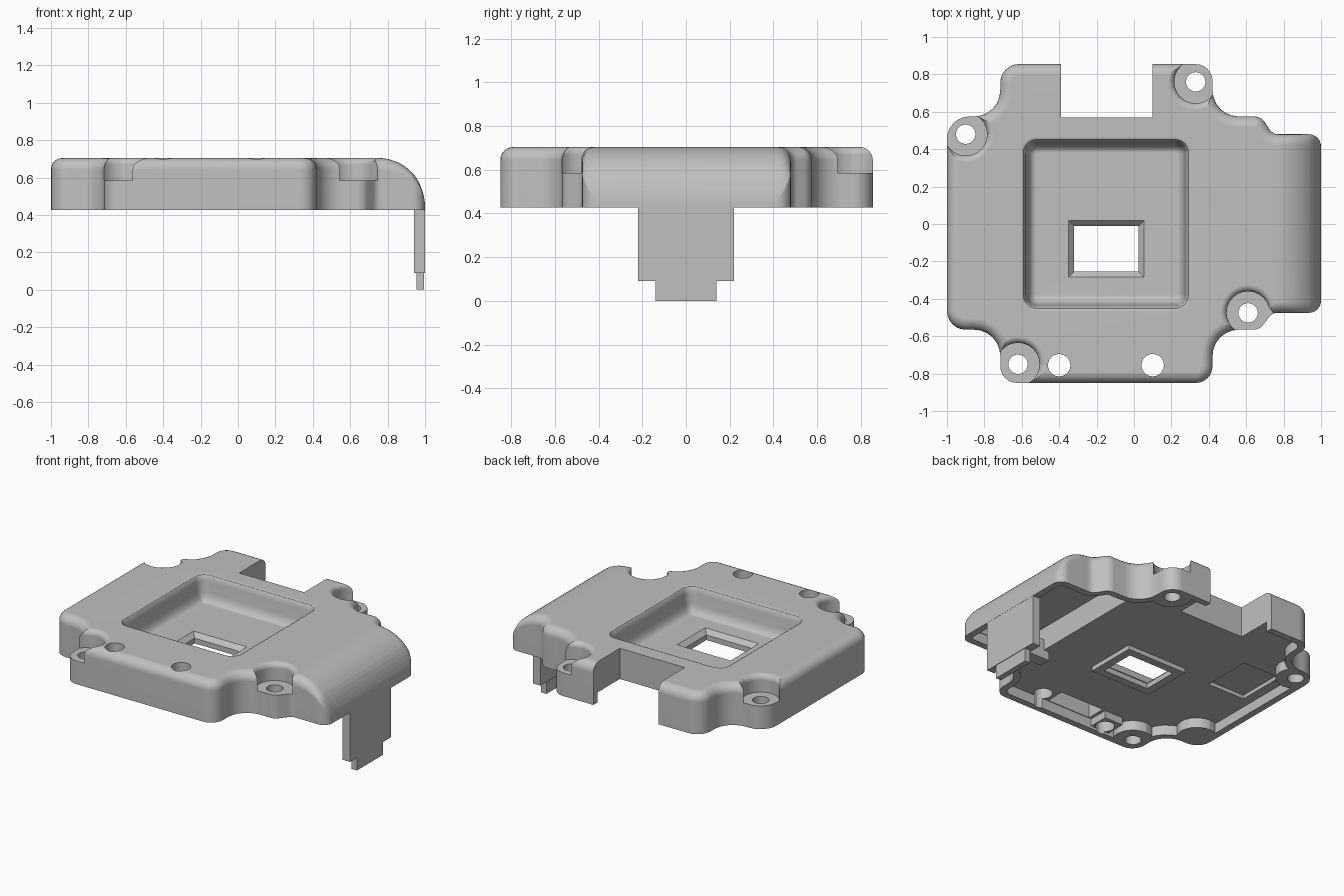
import bpy, bmesh, math
from mathutils import Vector

if "Cube" in bpy.data.objects:
    bpy.data.objects.remove(bpy.data.objects["Cube"])

grey = bpy.data.materials.new("plain grey")
grey.use_nodes = True
grey.diffuse_color = (0.53, 0.53, 0.53, 1)
grey.node_tree.nodes["Principled BSDF"].inputs["Base Color"].default_value = (0.53, 0.53, 0.53, 1)

RIM, TOP, CEILING, FLOOR, SEAT = 0.427, 0.704, 0.495, 0.53, 0.585
BIG = 0.25  # radius of the +x end


def rounded(corners, inset, steps=6):
    """Counter-clockwise outline with rounded corners, moved inward by inset."""
    points = []
    for i, (x, y, r) in enumerate(corners):
        here = Vector((x, y))
        a = (here - Vector(corners[i - 1][:2])).normalized()
        b = (Vector(corners[(i + 1) % len(corners)][:2]) - here).normalized()
        na, nb = Vector((-a.y, a.x)), Vector((-b.y, b.x))
        here = here + (na + nb) * inset / (1 + na.dot(nb))
        if r == 0:
            points.append(here)
            continue
        turn = math.atan2(a.x * b.y - a.y * b.x, a.dot(b))
        side = 1 if turn > 0 else -1
        radius = max(r - side * inset, 0.004)
        start = here - a * radius * math.tan(abs(turn) / 2)
        centre = start + na * side * radius
        for k in range(steps + 1):
            ang = turn * k / steps
            v = start - centre
            c, s = math.cos(ang), math.sin(ang)
            points.append(centre + Vector((v.x * c - v.y * s, v.x * s + v.y * c)))
    return points


def make(name, bm):
    bmesh.ops.recalc_face_normals(bm, faces=bm.faces)
    mesh = bpy.data.meshes.new(name)
    bm.to_mesh(mesh)
    bm.free()
    mesh.materials.append(grey)
    obj = bpy.data.objects.new(name, mesh)
    bpy.context.collection.objects.link(obj)
    return obj


def loft_mesh(corners, layers):
    """Stack the outline at each (inset, height) and skin it."""
    bm = bmesh.new()
    rings = [[bm.verts.new((p.x, p.y, z)) for p in rounded(corners, d)] for d, z in layers]
    n = len(rings[0])
    bm.faces.new(rings[0])
    bm.faces.new(rings[-1])
    for low, high in zip(rings, rings[1:]):
        for i in range(n):
            j = (i + 1) % n
            bm.faces.new((low[i], low[j], high[j], high[i]))
    return bm


def loft(name, corners, layers):
    return make(name, loft_mesh(corners, layers))


def curved_loft(name, corners, layers):
    """Loft whose +x end is drawn down along a large quarter-round."""
    bm = loft_mesh(corners, layers)
    for k in range(12):
        cut_x = 1 - BIG + BIG * math.sin(math.radians(7 * k))
        bmesh.ops.bisect_plane(bm, geom=bm.verts[:] + bm.edges[:] + bm.faces[:],
                               plane_co=(cut_x, 0, 0), plane_no=(1, 0, 0), dist=1e-5)
    for v in bm.verts:
        over = v.co.x - (1 - BIG)
        if over > 0:
            height = TOP - RIM - BIG + math.sqrt(max(BIG ** 2 - over ** 2, 0))
            v.co.z = RIM + (v.co.z - RIM) * height / (TOP - RIM)
    return make(name, bm)


def rolled_edge(radius, direction):
    """Quarter-round layers that end at the top surface."""
    angles = [math.radians(15 * k) for k in range(7)]
    return [(direction * radius * (1 - math.cos(t)), TOP - radius * (1 - math.sin(t)))
            for t in angles]


def rect(x0, x1, y0, y1, r=0):
    return [(x0, y0, r), (x1, y0, r), (x1, y1, r), (x0, y1, r)]


def circle(x, y, r):
    return rect(x - r, x + r, y - r, y + r, r * 0.999)


def box(name, x0, x1, y0, y1, z0, z1):
    return loft(name, rect(x0, x1, y0, y1), [(0, z0), (0, z1)])


def disc(name, x, y, r, z0, z1):
    return loft(name, circle(x, y, r), [(0, z0), (0, z1)])


def combine(target, tool, operation="DIFFERENCE"):
    mod = target.modifiers.new("shape", "BOOLEAN")
    mod.operation, mod.solver, mod.object = operation, "EXACT", tool
    bpy.context.view_layer.objects.active = target
    bpy.ops.object.modifier_apply(modifier=mod.name)
    bpy.data.objects.remove(tool)


# Housing: lobed outline with a rolled top edge
outline = [(-.715, .855, .1), (-.715, .575, .14), (-1, .575, .12), (-1, -.565, .1),
           (-.715, -.565, .14), (-.715, -.85, .09), (.42, -.85, .09), (.42, -.565, .14),
           (.67, -.565, .065), (.74, -.475, .05), (1, -.475, .065), (1, .48, .065),
           (.74, .48, .06), (.68, .575, .07), (.42, .575, .14), (.42, .855, .09)]
housing = curved_loft("housing", outline, [(0, RIM)] + rolled_edge(.06, 1))

# Hollow underside: shallow everywhere, deep under the curved end, solid lobes kept
screws = [(-.9, .48), (.33, .76), (-.62, -.75), (.61, -.475)]
shallow = loft("cavity", outline, [(.045, .3), (.045, CEILING)])
deep = curved_loft("end_cavity", outline, [(.05, .3), (.05, TOP - .05)])
combine(deep, box("keep_back", -1.2, .44, -1, 1, .1, .9))
for cavity in (shallow, deep):
    for x, y in screws + [(-.9, -.47)]:
        combine(cavity, disc("lobe", x, y, .125, .2, .8))
    combine(housing, cavity)
combine(housing, box("relief", -.89, -.61, -.01, .33, .4, .52))
combine(housing, box("front_slot", -.31, .02, -.80, -.67, .4, .63))

# Rear notch
combine(housing, box("notch", -.39, .1, .57, 1, .2, .9))

# Sunken tray with soft lip and floor fillet
tray = [(.078, FLOOR), (.062, .534), (.048, .545), (.037, .565), (.03, .59), (.022, .66),
        (.017, .682), (.008, .697), (-.006, TOP), (-.006, .8)]
combine(housing, loft("tray", rect(-.6, .3, -.46, .46, .08), tray))

# Bevelled window with a raised frame underneath
window = rect(-.32, .025, -.255, -.01)
combine(housing, loft("window_frame", window, [(-.055, .465), (-.055, .51)]), "UNION")
combine(housing, loft("window", window, [(0, .4), (0, .5), (-.03, FLOOR + .001), (-.03, .6)]))

# Open screw seats with rolled lips, one with a tail toward the curved end
seat_layers = [(0, SEAT)] + rolled_edge(.035, -1) + [(-.035, .9)]
for x, y in screws:
    combine(housing, loft("seat", circle(x, y, .115), seat_layers))
    combine(housing, disc("screw_hole", x, y, .052, .2, .9))
tail = [(.62, -.6, 0), (.76, -.6, 0), (.75, -.485, 0), (.69, -.4, 0), (.62, -.41, 0)]
combine(housing, loft("seat_tail", tail, [(0, SEAT), (0, .9)]))

# Inner ribs and front pin holes
combine(housing, box("rib", -.47, -.33, -.82, -.67, .445, .51), "UNION")
combine(housing, box("rib", .4, .58, -.42, -.34, .435, .57), "UNION")
for x in (-.4, .1):
    combine(housing, disc("pin_hole", x, -.755, .06, .2, .9))

# Hanging tab with a narrower foot
tab = box("tab", .942, .999, -.22, .22, .09, .46)
foot = box("tab_foot", .955, .995, -.14, .14, 0, .1)

for obj in (housing, tab, foot):
    bpy.ops.object.select_all(action="DESELECT")
    obj.select_set(True)
    bpy.context.view_layer.objects.active = obj
    bpy.ops.object.shade_smooth_by_angle(angle=math.radians(30))
    weighted = obj.modifiers.new("even shading", "WEIGHTED_NORMAL")
    weighted.keep_sharp = True
